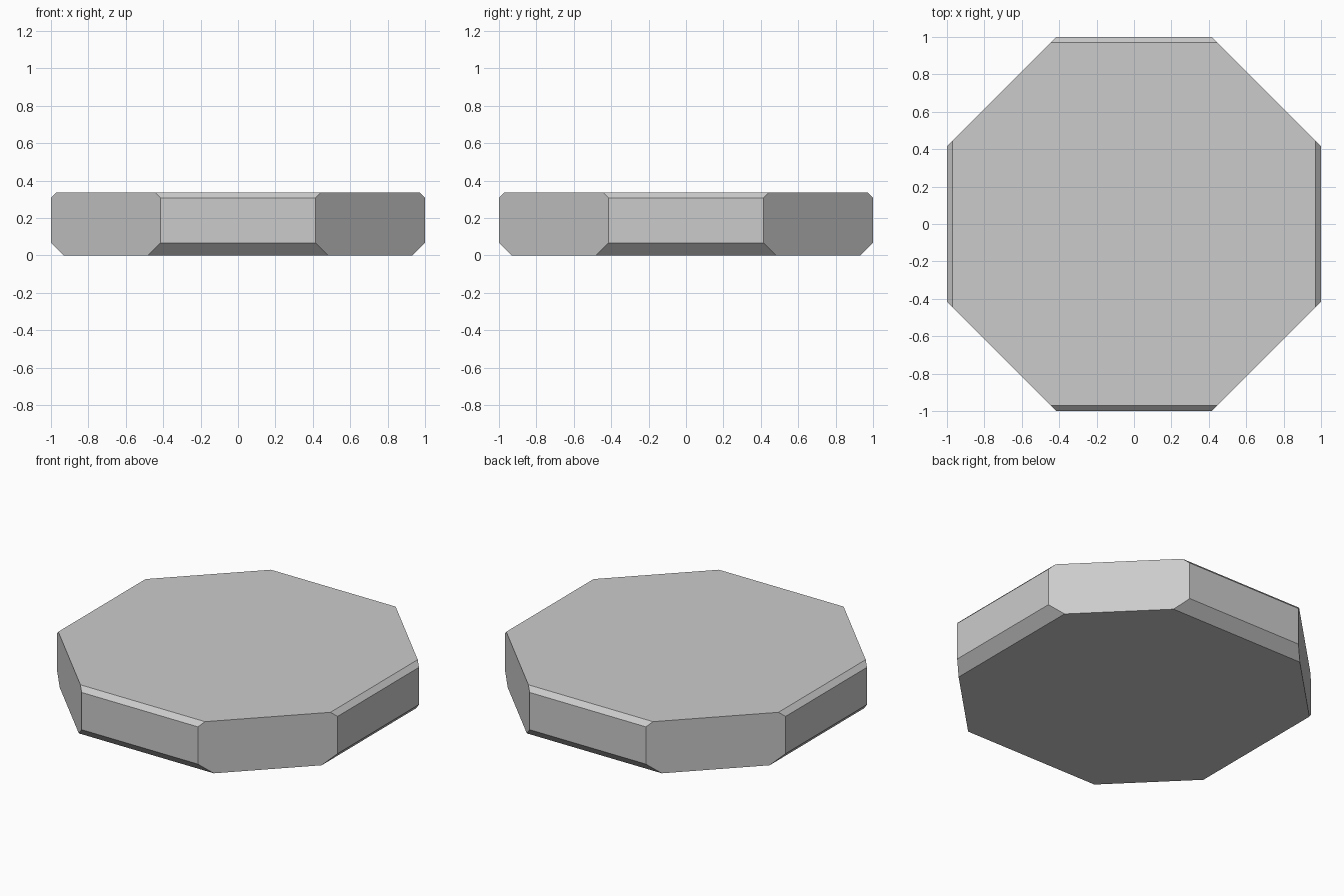
import bpy, bmesh, math

if "Cube" in bpy.data.objects:
    bpy.data.objects.remove(bpy.data.objects["Cube"])

HEIGHT = 0.337
TOP_BEVEL = 0.03
BOTTOM_BEVEL = 0.067


def octagon(bm, h, z):
    """Octagon whose diagonal sides stay fixed while the straight sides sit at h."""
    d = math.sqrt(2) - h
    pts = [(h, -d), (h, d), (d, h), (-d, h), (-h, d), (-h, -d), (-d, -h), (d, -h)]
    return [bm.verts.new((x, y, z)) for x, y in pts]


# Slab: stacked octagons, bevelled only on the four axis-aligned sides
bm = bmesh.new()
levels = [(1 - BOTTOM_BEVEL, 0), (1, BOTTOM_BEVEL),
          (1, HEIGHT - TOP_BEVEL), (1 - TOP_BEVEL, HEIGHT)]
rings = [octagon(bm, h, z) for h, z in levels]
for low, high in zip(rings, rings[1:]):
    for i in range(8):
        j = (i + 1) % 8
        bm.faces.new((low[i], low[j], high[j], high[i]))
bm.faces.new(rings[0][::-1])
bm.faces.new(rings[-1])

# Merge the coplanar strips of each diagonal side into one flat face
bmesh.ops.dissolve_limit(bm, angle_limit=math.radians(1),
                         verts=bm.verts[:], edges=bm.edges[:])
bmesh.ops.recalc_face_normals(bm, faces=bm.faces[:])

mesh = bpy.data.meshes.new("octagonal_slab")
bm.to_mesh(mesh)
bm.free()
bpy.context.collection.objects.link(bpy.data.objects.new("octagonal_slab", mesh))
